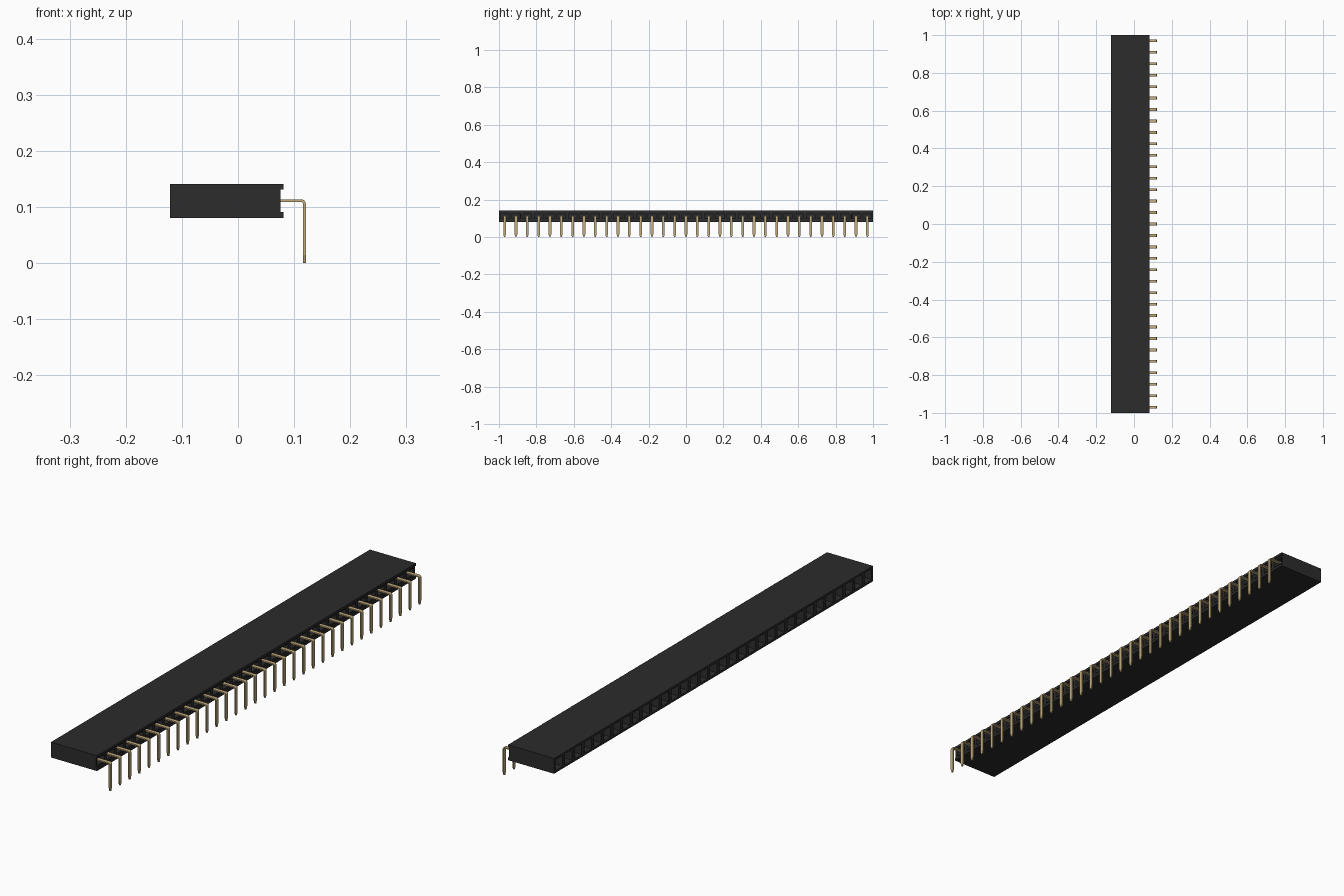
import bpy, bmesh, math
from mathutils import Vector

cube = bpy.data.objects.get("Cube")
if cube:
    bpy.data.objects.remove(cube, do_unlink=True)

COUNT = 33
PITCH = 2.0 / COUNT
X0, X1, XR = -0.121, 0.081, 0.076      # mating face, rear ridges, rear recess
Z0, Z1 = 0.08, 0.141                   # underside, top
ZP = 0.111                             # pin height
PIN_T, PIN_W = 0.0048, 0.0144          # pin thickness, width


def material(name, rgb):
    m = bpy.data.materials.new(name)
    m.use_nodes = True
    col = (*rgb, 1.0)
    m.diffuse_color = col
    m.node_tree.nodes["Principled BSDF"].inputs["Base Color"].default_value = col
    return m


def finish(bm, name, mat):
    bmesh.ops.recalc_face_normals(bm, faces=bm.faces[:])
    me = bpy.data.meshes.new(name)
    bm.to_mesh(me)
    bm.free()
    me.materials.append(mat)
    ob = bpy.data.objects.new(name, me)
    bpy.context.collection.objects.link(ob)
    return ob


def sweep(bm, rings):
    """Skin a list of equally sized point rings and cap both ends."""
    rows = [[bm.verts.new(p) for p in ring] for ring in rings]
    n = len(rows[0])
    for a, b in zip(rows, rows[1:]):
        for i in range(n):
            j = (i + 1) % n
            bm.faces.new((a[i], a[j], b[j], b[i]))
    bm.faces.new(rows[0])
    bm.faces.new(rows[-1][::-1])


def sink(bm, faces, inset, depth):
    """Inset each face on its own, then push it along x by depth."""
    bmesh.ops.inset_individual(bm, faces=faces, thickness=inset, depth=0.0)
    for f in faces:
        for v in f.verts:
            v.co.x += depth


black = material("black plastic", (0.025, 0.025, 0.025))
gold = material("gold metal", (0.55, 0.42, 0.21))

# Housing: ridged profile run along y, one segment per contact
profile = [(X0, Z0), (X1, Z0), (X1, Z0 + 0.011), (XR, Z0 + 0.011),
           (XR, Z1 - 0.010), (X1, Z1 - 0.010), (X1, Z1), (X0, Z1)]
bm = bmesh.new()
sweep(bm, [[(x, -1 + k * PITCH, z) for x, z in profile] for k in range(COUNT + 1)])
bmesh.ops.recalc_face_normals(bm, faces=bm.faces[:])
fronts, rears = [], []
for f in bm.faces:
    c = f.calc_center_median()
    if abs(c.x - X0) < 1e-4:
        fronts.append(f)
    elif abs(c.x - XR) < 1e-4 and abs(f.normal.x) > 0.9:
        rears.append(f)
# Sockets with a tapered lead-in
sink(bm, fronts, 0.012, 0.0)
sink(bm, fronts, 0.008, 0.012)
sink(bm, fronts, 0.0005, 0.14)
# Slots behind each pin
sink(bm, rears, 0.010, 0.0)
sink(bm, rears, 0.0005, -0.02)
finish(bm, "housing", black)

# Bent pin centreline: point, normal across the thickness, width
R = 0.006
xc = 0.121 - PIN_T / 2
path = [((0.045, ZP), (0, 1), PIN_W)]
for i in range(5):
    a = math.radians(90 - 22.5 * i)
    n = (math.cos(a), math.sin(a))
    path.append(((xc - R + R * n[0], ZP - R + R * n[1]), n, PIN_W))
path += [((xc, 0.014), (1, 0), PIN_W), ((xc, 0.0), (1, 0), PIN_W * 0.4)]


def pin_ring(y, p, n, w):
    h = PIN_T / 2
    return [Vector((p[0] + s * h * n[0], y + t * w / 2, p[1] + s * h * n[1]))
            for s, t in ((-1, -1), (1, -1), (1, 1), (-1, 1))]


def tine_ring(x, y):
    return [(x, y + a, ZP + b) for a, b in
            ((-0.001, -0.006), (0.001, -0.006), (0.001, 0.006), (-0.001, 0.006))]


pins, tines = bmesh.new(), bmesh.new()
for k in range(COUNT):
    y = -1 + (k + 0.5) * PITCH
    sweep(pins, [pin_ring(y, *step) for step in path])
    # Spring pair inside the socket
    for s in (-1, 1):
        sweep(tines, [tine_ring(x, y + s * d) for x, d in
                      ((-0.085, 0.007), (-0.065, 0.003), (0.03, 0.007))])
finish(pins, "bent_pins", gold)
finish(tines, "socket_springs", gold)
